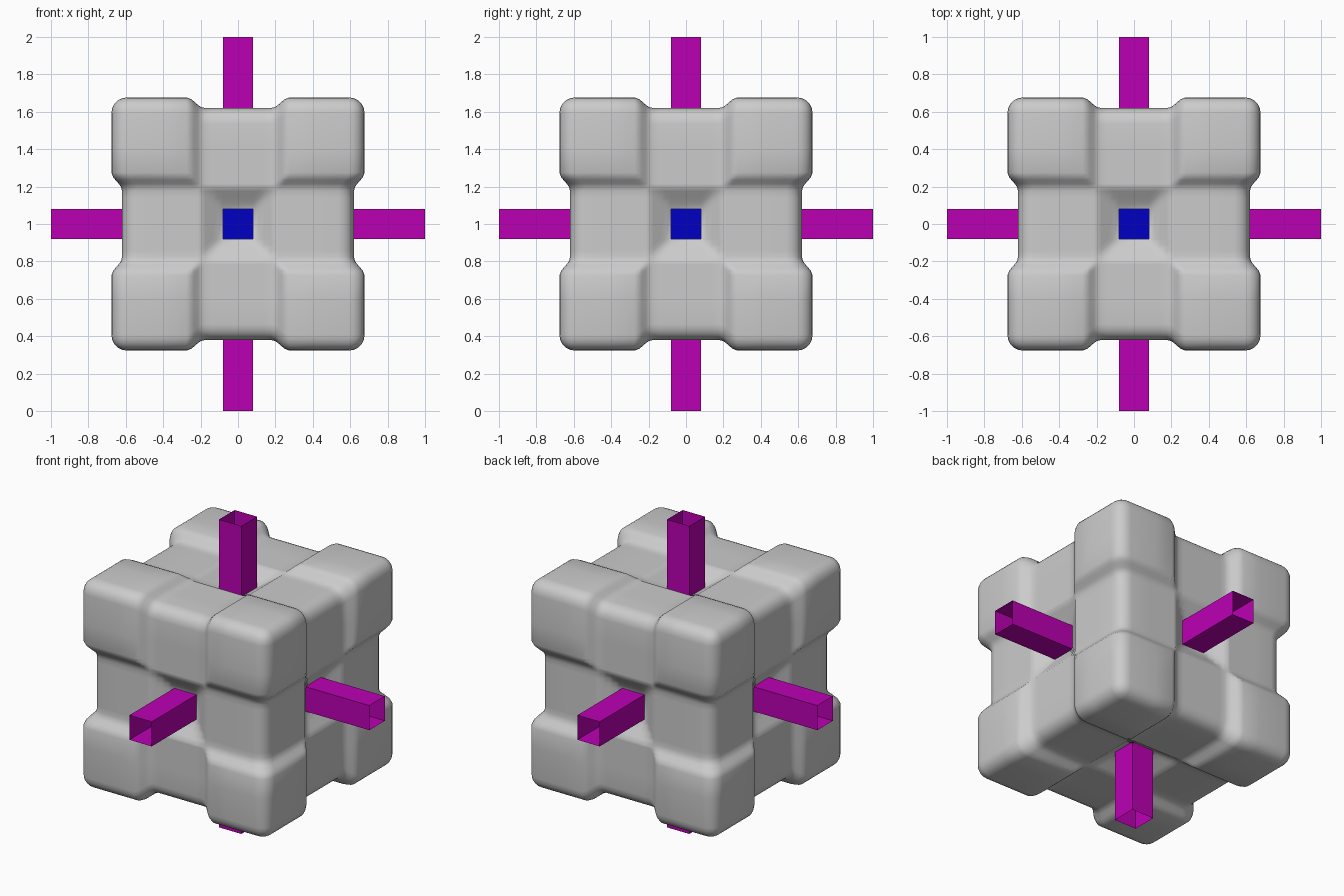
import bpy, bmesh
from math import pi
from mathutils import Vector, Matrix

if "Cube" in bpy.data.objects:
    bpy.data.objects.remove(bpy.data.objects["Cube"])

H, R, SINK, W = 0.677, 0.085, 0.057, 0.08   # half size, edge radius, step depth, tube half width
half = [0.08, 0.11, 0.14, 0.175, 0.2, 0.215, 0.235, 0.25, 0.275, 0.4, 0.592, 0.62, 0.65, H]
ticks = [-t for t in reversed(half)] + half


def smooth(a, b, t):
    t = max(0.0, min(1.0, (t - a) / (b - a)))
    return t * t * (3 - 2 * t)


def sink(u, v):
    """Depth below the corner blocks: bars between corners, then a shallow funnel."""
    u, v = abs(u), abs(v)
    bar = 1 - smooth(0.18, 0.275, min(u, v))
    ramp = max(0.0, min(1.0, (0.2 - max(u, v)) / 0.12))
    return SINK * bar + 0.08 * ramp


def shape(p):
    # round the outer edges, then lower the bars and face centres
    c = Vector([max(R - H, min(H - R, k)) for k in p])
    d = p - c
    q = c + d.normalized() * R
    out = q.copy()
    for i in range(3):
        if abs(p[i]) > 0.59:
            s = sink(p[(i + 1) % 3], p[(i + 2) % 3])
            out[i] -= s if q[i] > 0 else -s
    return out


def make(name, bm, color=None):
    bmesh.ops.remove_doubles(bm, verts=bm.verts, dist=1e-5)
    me = bpy.data.meshes.new(name)
    bm.to_mesh(me)
    bm.free()
    ob = bpy.data.objects.new(name, me)
    ob.location.z = 1
    bpy.context.collection.objects.link(ob)
    if color:
        mat = bpy.data.materials.new(name + "_colour")
        mat.diffuse_color = color
        mat.use_nodes = True
        mat.node_tree.nodes["Principled BSDF"].inputs["Base Color"].default_value = mat.diffuse_color
        me.materials.append(mat)
    return ob


turns = [Matrix.Rotation(k * pi / 2, 3, 'Z') for k in range(4)]
turns += [Matrix.Rotation(s * pi / 2, 3, 'X') for s in (1, -1)]

# grey block: six stepped sides, each with a square hole for its tube
bm = bmesh.new()
n = len(ticks)
for m in turns:
    g = [[bm.verts.new(shape(m @ Vector((u, -H, v)))) for v in ticks] for u in ticks]
    for i in range(n - 1):
        for j in range(n - 1):
            if i == j == len(half) - 1:
                continue
            bm.faces.new((g[i][j], g[i + 1][j], g[i + 1][j + 1], g[i][j + 1]))
block = make("block", bm)
bpy.context.view_layer.objects.active = block
block.select_set(True)
bpy.ops.object.shade_smooth_by_angle(angle=pi / 3)

# open square tubes reaching out along each axis
bm = bmesh.new()
ring = [(-W, -W), (W, -W), (W, W), (-W, W)]
for m in turns:
    a = [bm.verts.new(m @ Vector((u, -1, v))) for u, v in ring]
    b = [bm.verts.new(m @ Vector((u, -W, v))) for u, v in ring]
    for k in range(4):
        l = (k + 1) % 4
        bm.faces.new((a[k], b[k], b[l], a[l]))
make("tubes", bm, (0.5, 0.0, 0.45, 1))

# blue core at the bottom of the tubes
bm = bmesh.new()
bmesh.ops.create_cube(bm, size=2 * W)
make("core", bm, (0.0, 0.0, 0.55, 1))
